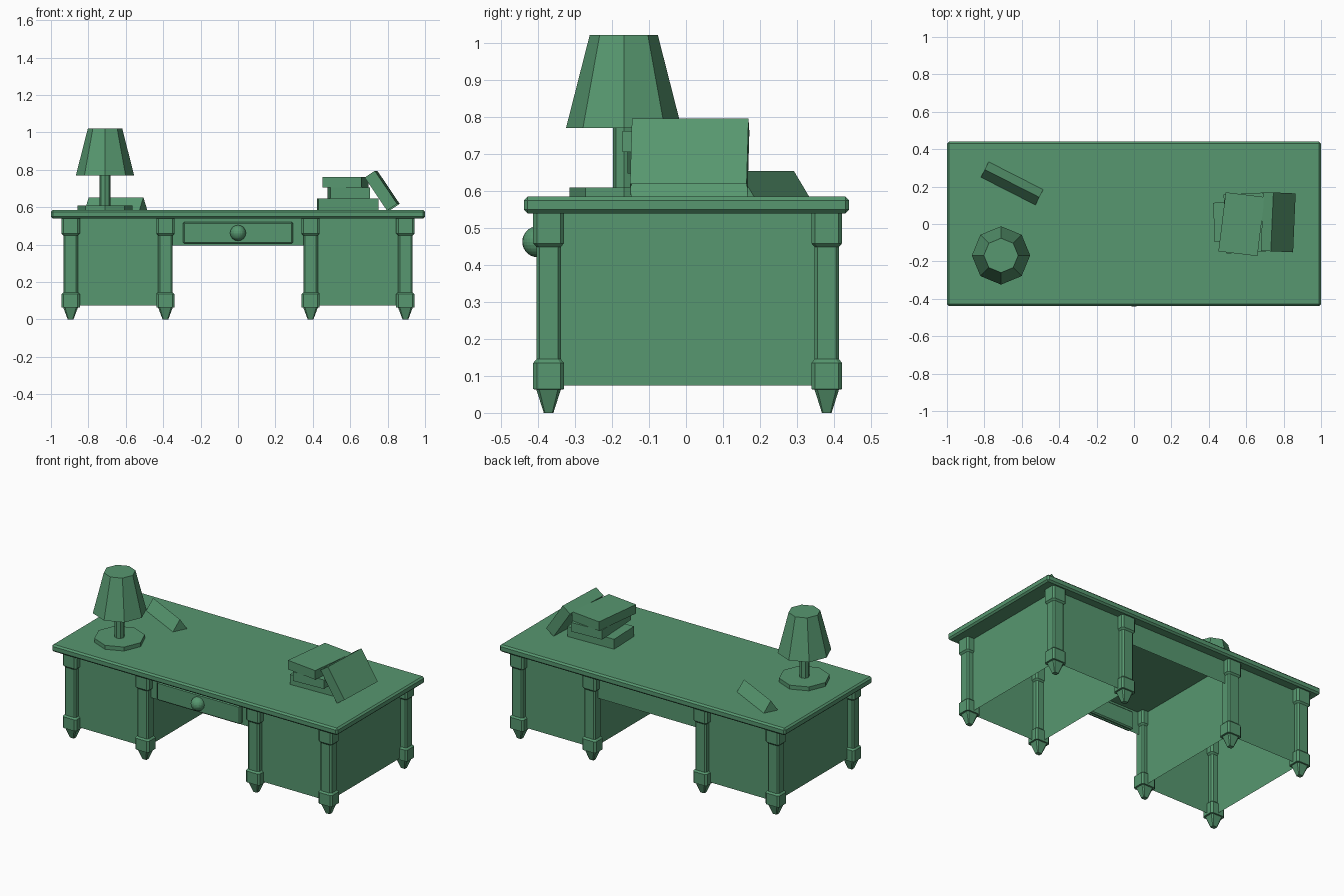
import bpy, bmesh, math
from mathutils import Matrix, Vector

if "Cube" in bpy.data.objects:
    bpy.data.objects.remove(bpy.data.objects["Cube"])

green = bpy.data.materials.new("green")
green.diffuse_color = (0.095, 0.31, 0.16, 1)
green.use_nodes = True
green.node_tree.nodes["Principled BSDF"].inputs["Base Color"].default_value = green.diffuse_color


def make(name, bm, loc=(0, 0, 0), rot=(0, 0, 0), recalc=True):
    if recalc:
        bmesh.ops.recalc_face_normals(bm, faces=bm.faces)
    me = bpy.data.meshes.new(name)
    bm.to_mesh(me)
    bm.free()
    me.materials.append(green)
    ob = bpy.data.objects.new(name, me)
    ob.location = loc
    ob.rotation_euler = [math.radians(a) for a in rot]
    bpy.context.collection.objects.link(ob)
    return ob


def box(name, size, loc, rot=(0, 0, 0), bevel=0, open_end=False):
    bm = bmesh.new()
    bmesh.ops.create_cube(bm, size=1, matrix=Matrix.Diagonal((*size, 1)))
    if bevel:
        bmesh.ops.bevel(bm, geom=bm.edges[:], offset=bevel, segments=1, affect='EDGES')
    if open_end:
        ends = [f for f in bm.faces if f.normal.x > 0.9]
        bmesh.ops.delete(bm, geom=ends, context='FACES')
    return make(name, bm, loc, rot, recalc=not open_end)


def stack(name, rings, loc):
    """Skin a list of equal-length point rings and cap both ends."""
    bm = bmesh.new()
    loops = [[bm.verts.new(p) for p in ring] for ring in rings]
    n = len(loops[0])
    for a, b in zip(loops, loops[1:]):
        for i in range(n):
            j = (i + 1) % n
            bm.faces.new((a[i], a[j], b[j], b[i]))
    bm.faces.new(loops[0])
    bm.faces.new(loops[-1])
    return make(name, bm, loc)


def octagon(r, z):
    return [(r * math.cos(i * math.pi / 4), r * math.sin(i * math.pi / 4), z) for i in range(8)]


def chamfered(hw, z):
    # rectangle with cut corners, a little wider in x than in y
    c = hw * 0.76
    pts = [(hw, -c), (hw, c), (c, hw), (-c, hw), (-hw, c), (-hw, -c), (-c, -hw), (c, -hw)]
    return [(x * 1.18, y, z) for x, y in pts]


def panels(name, path, z0, z1):
    # upright sheet following a path of (x, y) points
    bm = bmesh.new()
    cols = [(bm.verts.new((x, y, z0)), bm.verts.new((x, y, z1))) for x, y in path]
    for (a, b), (c, d) in zip(cols, cols[1:]):
        bm.faces.new((a, c, d, b))
    bmesh.ops.remove_doubles(bm, verts=bm.verts, dist=1e-5)
    return make(name, bm)


TOP = 0.584
XO, XI, YF, YB = 0.895, 0.388, -0.371, 0.38
PI = 0.38  # inner face of the pedestals

# desk top
box("desk_top", (2.0, 0.878, 0.045), (0, 0.001, TOP - 0.0225), bevel=0.01)

# eight legs: foot, lower block, shaft, upper block
profile = [(0.013, 0), (0.033, 0.063), (0.0415, 0.064), (0.0415, 0.135), (0.033, 0.145),
           (0.033, 0.448), (0.0415, 0.458), (0.0415, 0.541)]
for x in (-XO, -XI, XI, XO):
    for y, side in ((YF, "front"), (YB, "back")):
        stack(side + "_leg", [chamfered(h, z) for h, z in profile], (x, y, 0))

# pedestal panels, open underneath
for s in (-1, 1):
    panels("pedestal_panels", [(s * PI, YF), (s * XO, YF), (s * XO, YB), (s * PI, YB), (s * PI, YF)],
           0.074, 0.541)

# aprons over the knee space, with drawer front and knob
for y, side in ((YF, "front"), (YB, "back")):
    panels(side + "_apron", [(-PI, y), (PI, y)], 0.396, 0.541)
box("drawer_front", (0.586, 0.04, 0.116), (0, YF - 0.005, 0.463), bevel=0.007)
bm = bmesh.new()
bmesh.ops.create_uvsphere(bm, u_segments=24, v_segments=14, radius=0.042)
make("drawer_knob", bm, (0, -0.400, 0.462))

# lamp
lamp = (-0.711, -0.168, 0)
stack("lamp_base", [octagon(0.147, TOP), octagon(0.147, 0.609)], lamp)
stack("lamp_pole", [octagon(0.029, 0.607), octagon(0.029, 0.80)], lamp)
stack("lamp_shade", [octagon(0.156, 0.769), octagon(0.092, 1.020)], lamp)

# three-sided desk plate
stack("desk_plate", [[Matrix.Rotation(math.radians(-27), 3, 'Z') @ Vector((x, y, z))
                      for y, z in ((-0.046, 0), (0.046, 0), (0, 0.069))]
                     for x in (-0.164, 0.164)], (-0.652, 0.217, TOP))

# stacked books and one leaning against them
box("book_bottom", (0.32, 0.21, 0.063), (0.587, 0.014, TOP + 0.0315), (0, 0, 2))
box("book_middle", (0.21, 0.315, 0.057), (0.592, 0.005, 0.6755), (0, 0, 3))
box("book_upper", (0.21, 0.318, 0.057), (0.575, -0.001, 0.7325), (0, 0, -7))
box("book_leaning", (0.213, 0.315, 0.065), (0.771, 0.010, 0.688), (0, 56, -2.5), open_end=True)
